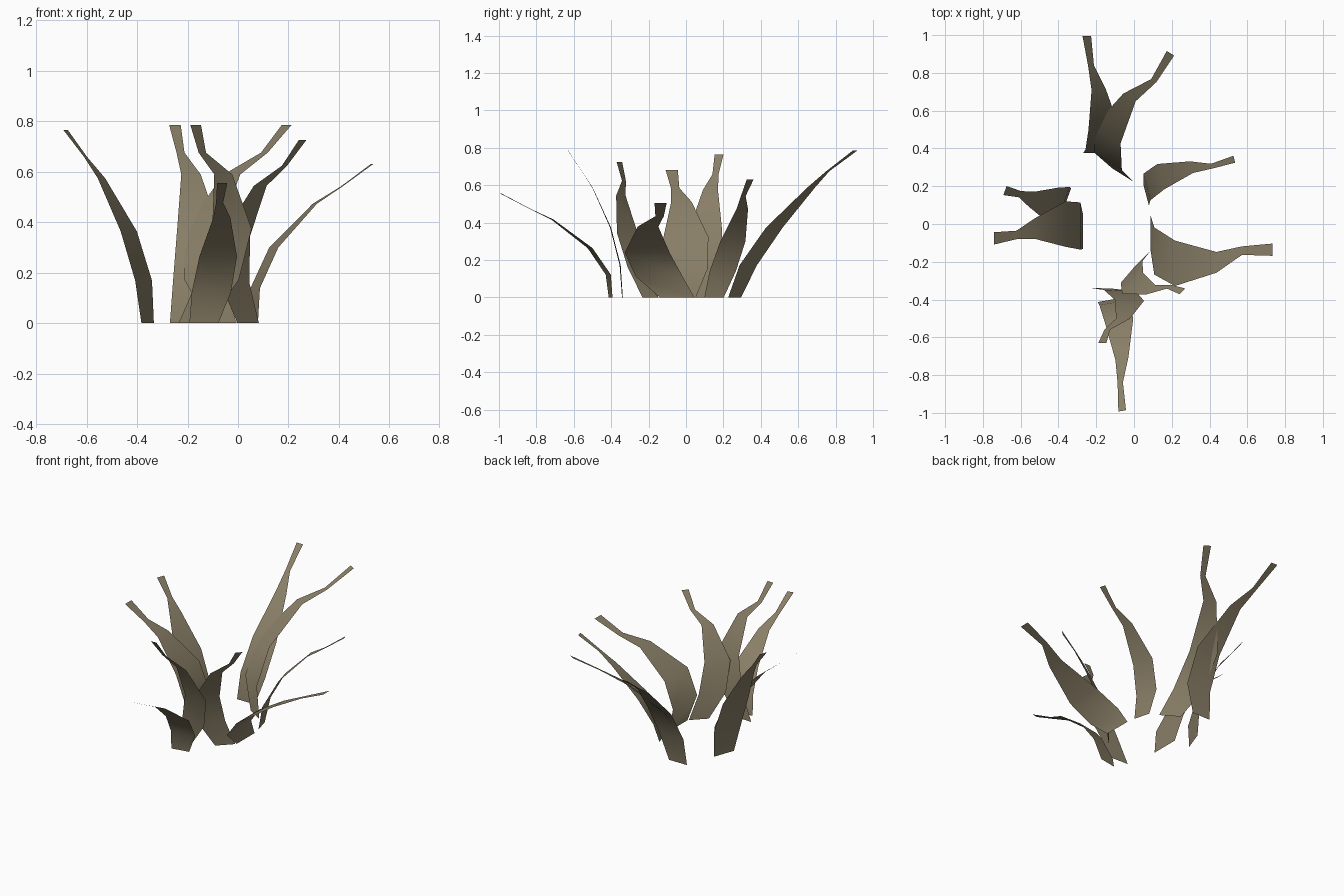
import bpy
from math import radians
from mathutils import Matrix, Vector

cube = bpy.data.objects.get("Cube")
if cube:
    bpy.data.objects.remove(cube, do_unlink=True)

# Dry olive leaf colour
leaf = bpy.data.materials.new("dry_olive_leaf")
leaf.use_nodes = True
colour = (0.25, 0.21, 0.135, 1.0)
leaf.diffuse_color = colour
shader = leaf.node_tree.nodes["Principled BSDF"]
shader.inputs["Base Color"].default_value = colour
shader.inputs["Roughness"].default_value = 0.9

# Shared leaf rows from root to tip: reach share, height share, width, sideways bow
ROWS = [
    (0.00, 0.00, 0.185, 0.000),
    (0.03, 0.22, 0.250, 0.095),
    (0.20, 0.475, 0.240, 0.160),
    (0.54, 0.75, 0.110, 0.155),
    (0.75, 0.86, 0.045, 0.093),
    (1.00, 1.00, 0.065, 0.088),
]


def make_blade(name, root, heading, reach, height, width, bow, drift):
    """Build one bent leaf as a single strip of quads, inner side facing up."""
    turn = Matrix.Rotation(radians(heading), 3, "Z")
    forward = turn @ Vector((1, 0, 0))
    right = turn @ Vector((0, -1, 0))
    base = Vector((*root, 0))
    verts = []
    for along, up, span, side in ROWS:
        centre = base + forward * reach * along
        centre += right * (bow * side + drift * along)
        centre.z = height * up
        half = right * span * width / 2
        verts += [centre - half, centre + half]
    faces = [(i, i + 1, i + 3, i + 2) for i in range(0, len(verts) - 2, 2)]
    mesh = bpy.data.meshes.new(name)
    mesh.from_pydata(verts, [], faces)
    mesh.materials.append(leaf)
    for face in mesh.polygons:
        face.use_smooth = True
    blade = bpy.data.objects.new(name, mesh)
    bpy.context.collection.objects.link(blade)
    return blade


# Rear pair
make_blade("rear_right_blade", root=(-0.205, 0.375), heading=90,
           reach=0.62, height=0.785, width=0.7, bow=0.4, drift=-0.08)
make_blade("rear_left_blade", root=(-0.06, 0.26), heading=58,
           reach=0.68, height=0.785, width=0.7, bow=-1.1, drift=-0.03)

# Left side pair
make_blade("left_slim_blade", root=(0.065, 0.15), heading=15,
           reach=0.5, height=0.63, width=0.58, bow=-0.45, drift=-0.026)
make_blade("left_broad_blade", root=(0.088, -0.048), heading=0,
           reach=0.645, height=0.505, width=1.0, bow=1.0, drift=0)

# Front group
make_blade("front_left_blade", root=(0.04, -0.19), heading=-45,
           reach=0.27, height=0.725, width=0.65, bow=0.9, drift=-0.114)
make_blade("front_low_blade", root=(-0.135, -0.403), heading=-80,
           reach=0.59, height=0.555, width=0.63, bow=-0.3, drift=0.057)
make_blade("front_tall_blade", root=(-0.175, -0.34), heading=-92,
           reach=0.29, height=0.785, width=0.65, bow=-1.05, drift=0.075)

# Right side pair
make_blade("right_broad_blade", root=(-0.27, -0.04), heading=180,
           reach=0.47, height=0.68, width=1.0, bow=0.33, drift=-0.065)
make_blade("right_tall_blade", root=(-0.358, 0.12), heading=160,
           reach=0.325, height=0.765, width=0.78, bow=-0.2, drift=-0.04)
